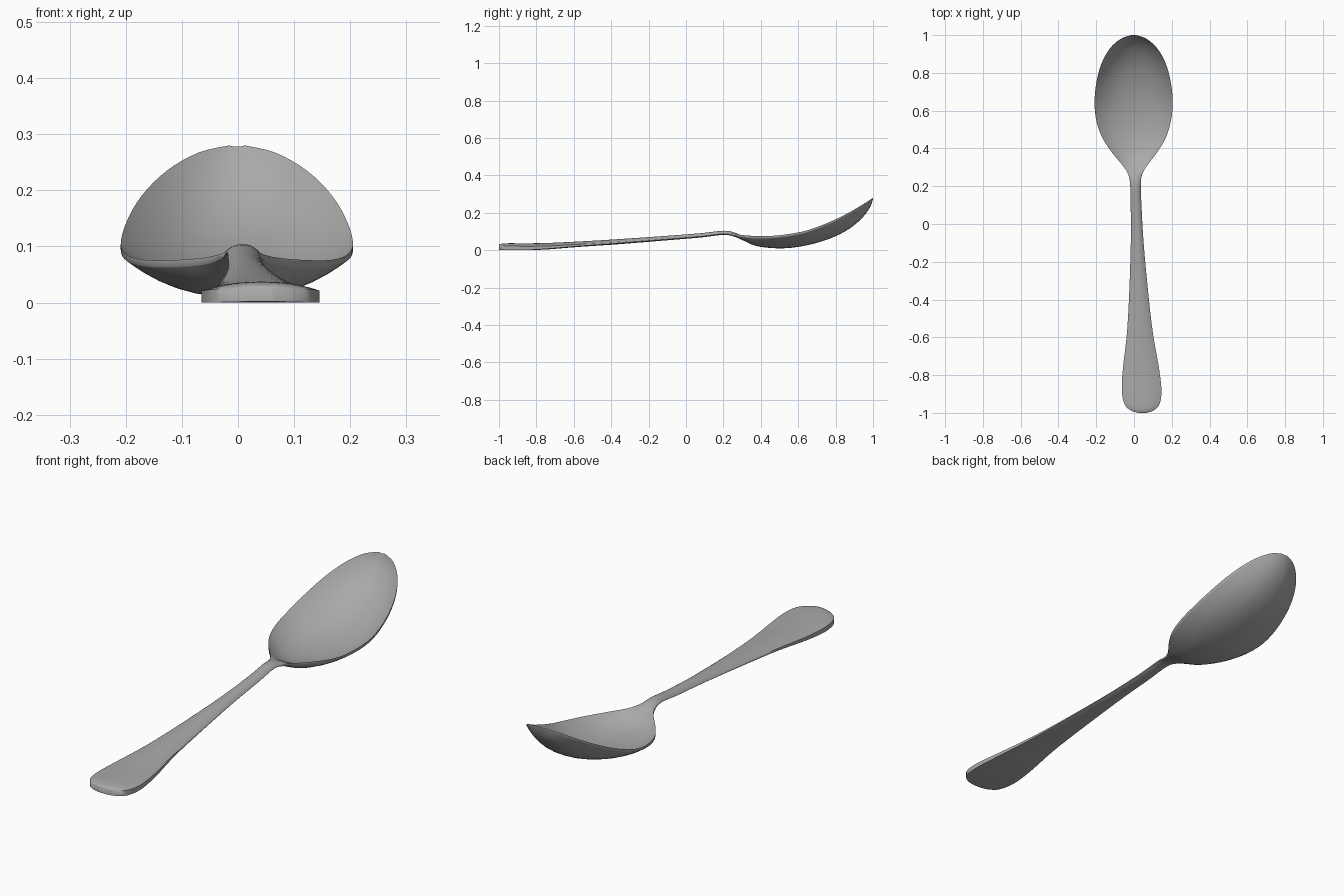
import bpy, bmesh, math

# Stations along the spoon:
# y, half width, top edge z, top centre z, bottom edge z, bottom centre z
STATIONS = [
    (-1.00, 0.018, 0.026, 0.029, 0.002, 0.002),
    (-0.988, 0.058, 0.025, 0.034, 0.001, 0.001),
    (-0.955, 0.092, 0.023, 0.037, 0.000, 0.000),
    (-0.88, 0.105, 0.021, 0.037, 0.000, 0.000),
    (-0.76, 0.095, 0.022, 0.038, 0.006, 0.003),
    (-0.58, 0.069, 0.031, 0.046, 0.021, 0.017),
    (-0.36, 0.050, 0.044, 0.059, 0.038, 0.032),
    (-0.10, 0.034, 0.062, 0.077, 0.059, 0.053),
    (0.08, 0.029, 0.077, 0.091, 0.074, 0.068),
    (0.20, 0.028, 0.092, 0.104, 0.088, 0.082),
    (0.26, 0.036, 0.087, 0.094, 0.078, 0.072),
    (0.31, 0.065, 0.080, 0.070, 0.068, 0.050),
    (0.37, 0.113, 0.076, 0.040, 0.064, 0.024),
    (0.45, 0.165, 0.076, 0.026, 0.065, 0.012),
    (0.54, 0.196, 0.085, 0.025, 0.074, 0.011),
    (0.64, 0.207, 0.104, 0.038, 0.094, 0.025),
    (0.75, 0.197, 0.143, 0.068, 0.134, 0.055),
    (0.85, 0.170, 0.190, 0.113, 0.182, 0.100),
    (0.93, 0.125, 0.235, 0.172, 0.228, 0.160),
    (0.98, 0.069, 0.267, 0.232, 0.261, 0.222),
    (1.00, 0.014, 0.280, 0.278, 0.274, 0.272),
]
STEPS = 4      # rings between stations
COLS = 16      # points across each side


def catmull(a, b, c, d, t):
    return tuple(0.5 * (2 * q + (r - p) * t + (2 * p - 5 * q + 4 * r - s) * t * t
                        + (3 * q - p - 3 * r + s) * t ** 3)
                 for p, q, r, s in zip(a, b, c, d))


def smooth_stations():
    last = len(STATIONS) - 1
    rows = []
    for i in range(last):
        quad = [STATIONS[min(max(i + k, 0), last)] for k in (-1, 0, 1, 2)]
        rows += [catmull(*quad, k / STEPS) for k in range(STEPS)]
    return rows + [STATIONS[last]]


def section(row):
    y, w, te, tc, be, bc = row
    # handle is slightly askew from the bowl axis
    cx = max(0.014 - 0.03 * y, -0.002)
    us = [math.sin(math.pi * (j / COLS - 0.5)) for j in range(COLS + 1)]

    def line(edge, mid):
        return [(cx + w * u, y, max(0.0, edge + (mid - edge) * (1 - abs(u) ** 2.4)))
                for u in us]
    return line(te, tc) + line(be, bc)[::-1]


# Spoon: one closed loft through handle, neck and bowl
bm = bmesh.new()
rings = [[bm.verts.new(p) for p in section(r)] for r in smooth_stations()]
n = len(rings[0])
for a, b in zip(rings, rings[1:]):
    for j in range(n):
        k = (j + 1) % n
        bm.faces.new((a[j], a[k], b[k], b[j]))
bm.faces.new(rings[0])
bm.faces.new(rings[-1][::-1])
bmesh.ops.recalc_face_normals(bm, faces=bm.faces)
mesh = bpy.data.meshes.new("spoon")
bm.to_mesh(mesh)
bm.free()
spoon = bpy.data.objects.new("spoon", mesh)
bpy.context.collection.objects.link(spoon)
bpy.context.view_layer.objects.active = spoon
spoon.select_set(True)
bpy.ops.object.shade_smooth_by_angle(angle=math.radians(62))

# Dark steel grey
steel = bpy.data.materials.new("steel")
steel.diffuse_color = (0.4, 0.4, 0.4, 1)
mesh.materials.append(steel)
